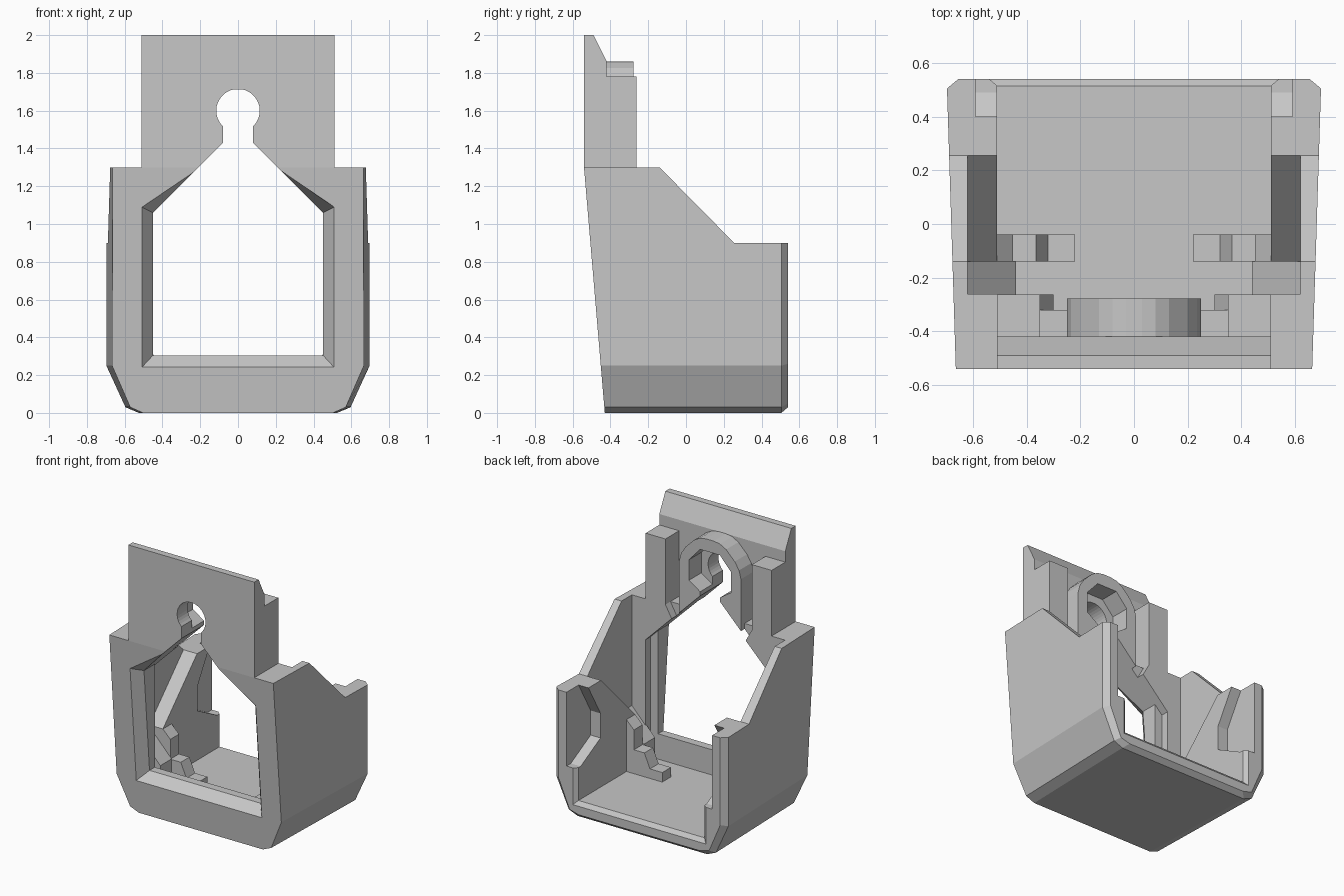
import bpy, bmesh, math

cube = bpy.data.objects.get("Cube")
if cube:
    bpy.data.objects.remove(cube, do_unlink=True)

grey = bpy.data.materials.new("plain_grey")
grey.use_nodes = True
grey.diffuse_color = (0.57, 0.57, 0.57, 1)
grey.node_tree.nodes["Principled BSDF"].inputs["Base Color"].default_value = (0.57, 0.57, 0.57, 1)


def loft(name, sections):
    """Solid skinned through matching rings of 3D points."""
    bm = bmesh.new()
    rings = [[bm.verts.new(p) for p in s] for s in sections]
    n = len(rings[0])
    for a, b in zip(rings, rings[1:]):
        for i in range(n):
            j = (i + 1) % n
            bm.faces.new((a[i], a[j], b[j], b[i]))
    bm.faces.new(rings[0])
    bm.faces.new(rings[-1])
    bmesh.ops.recalc_face_normals(bm, faces=bm.faces)
    mesh = bpy.data.meshes.new(name)
    bm.to_mesh(mesh)
    bm.free()
    mesh.materials.append(grey)
    ob = bpy.data.objects.new(name, mesh)
    bpy.context.collection.objects.link(ob)
    return ob


def prism_y(name, pts, y0, y1):
    return loft(name, [[(x, y, z) for x, z in pts] for y in (y0, y1)])


def prism_x(name, pts, x0, x1):
    return loft(name, [[(x, y, z) for y, z in pts] for x in (x0, x1)])


def mirrored(half):
    """Close a right-hand outline with its mirror image."""
    return half + [(-x, z) for x, z in reversed(half)]


def cut(ob, *cutters):
    for c in cutters:
        c.hide_render = True
        m = ob.modifiers.new("cut", 'BOOLEAN')
        m.operation = 'DIFFERENCE'
        m.solver = 'EXACT'
        m.object = c
    bpy.context.view_layer.update()
    result = bpy.data.meshes.new_from_object(
        ob.evaluated_get(bpy.context.evaluated_depsgraph_get()))
    ob.modifiers.clear()
    ob.data = result


def front_y(z):
    return -0.43 - 0.11 * z / 1.3


def taper(x, y):
    return x * (0.664 + 0.033 * (y + 0.54) / 1.05) / 0.69


# Tapered outer shell with leaning front and chamfered back rim
outer = mirrored([(0.52, 0), (0.59, 0.03), (0.69, 0.25), (0.69, 1.3)])
rim = mirrored([(0.49, 0.03), (0.565, 0.05), (0.655, 0.26), (0.655, 1.3)])
shell = loft("shell", [
    [(taper(x, front_y(z)), front_y(z), z) for x, z in outer],
    [(taper(x, 0.505), 0.505, z) for x, z in outer],
    [(x, 0.54, z) for x, z in rim]])

# Cavity with flared back edge, front recess, sloped side tops
inner = mirrored([(0.51, 0.12), (0.51, 1.4)])
flared = mirrored([(0.55, 0.08), (0.55, 1.4)])
cavity = loft("cavity_cutter", [[(x, y, z) for x, z in ring] for ring, y in
                                ((inner, -0.32), (inner, 0.515), (flared, 0.55))])
slope = prism_x("slope_cutter", [(-0.14, 1.3), (0.255, 0.9), (0.7, 0.9),
                                 (0.7, 1.5), (-0.14, 1.5)], -1, 1)

# Side bays that leave sloped blocks at the back, and pockets in those blocks
hollows = []
for s in (1, -1):
    hollows.append(prism_x("bay_cutter", [(-0.26, 0.3), (-0.14, 0.3), (-0.14, 0.5), (0.255, 0.9),
                                          (0.255, 1.4), (-0.26, 1.4)], s * 0.45, s * 0.62))
    hollows.append(prism_x("pocket_cutter", [(0.4, 1), (0.4, 0.9), (0.26, 0.66), (0.26, 0.48),
                                             (0.49, 0.36), (0.6, 0.36), (0.6, 1)],
                           s * 0.45, s * 0.59))

# House-shaped window with keyhole, flared at the front
arc = [(0.115 * math.cos(a), 1.6 + 0.115 * math.sin(a))
       for a in [math.radians(-46 + 136 * i / 14) for i in range(14)]]
window = prism_y("window_cutter", mirrored(
    [(0.45, 0.305), (0.45, 1.06), (0.08, 1.43)] + arc), -0.8, -0.2)
wide = mirrored([(0.51, 0.24), (0.51, 1.09), (0.2, 1.3)])
narrow = mirrored([(0.45, 0.305), (0.45, 1.06), (0.2, 1.3)])
flare = loft("flare_cutter", [
    [(x, front_y(z) - 0.002, z) for x, z in wide],
    [(x, front_y(z) + 0.075, z) for x, z in narrow]])
cut(shell, cavity, slope, *hollows, window, flare)

# Upright plate with sloped back top
tower = prism_x("tower_plate", [(-0.54, 1.3), (-0.54, 2), (-0.49, 2),
                                (-0.42, 1.86), (-0.42, 1.3)], -0.51, 0.51)
cut(tower, window)

# Arched collar behind the keyhole
collar = prism_y("keyhole_collar", mirrored(
    [(0.08, 1.43), (0.25, 1.26), (0.25, 1.64), (0.235, 1.7), (0.2, 1.755),
     (0.13, 1.825), (0.08, 1.852), (0.03, 1.86)]), -0.42, -0.278)
pocket = prism_y("collar_cutter", mirrored(
    [(0.08, 1.4), (0.08, 1.46), (0.17, 1.52), (0.17, 1.67), (0.08, 1.77)]), -0.5, -0.2)
cut(collar, pocket)

for s, side in ((1, "left"), (-1, "right")):
    def flip(pts):
        return [(s * x, z) for x, z in pts]
    # Pillar behind the plate, cut along the window roof
    prism_y(side + "_pillar", flip([(0.3, 1.21), (0.51, 1.0), (0.51, 1.78), (0.35, 1.78),
                                    (0.35, 1.3)]), -0.43, -0.262)
    # Stepped block on the floor
    prism_y(side + "_step", flip([(0.22, 0.11), (0.22, 0.19), (0.32, 0.19), (0.365, 0.295),
                                  (0.45, 0.295), (0.45, 0.44), (0.51, 0.5), (0.53, 0.5),
                                  (0.53, 0.11)]), -0.14, -0.04)
    # Corner ramp
    prism_y(side + "_ramp", flip([(0.44, 0.11), (0.44, 0.3), (0.63, 0.5), (0.63, 0.2),
                                  (0.51, 0.11)]), -0.27, -0.14)
